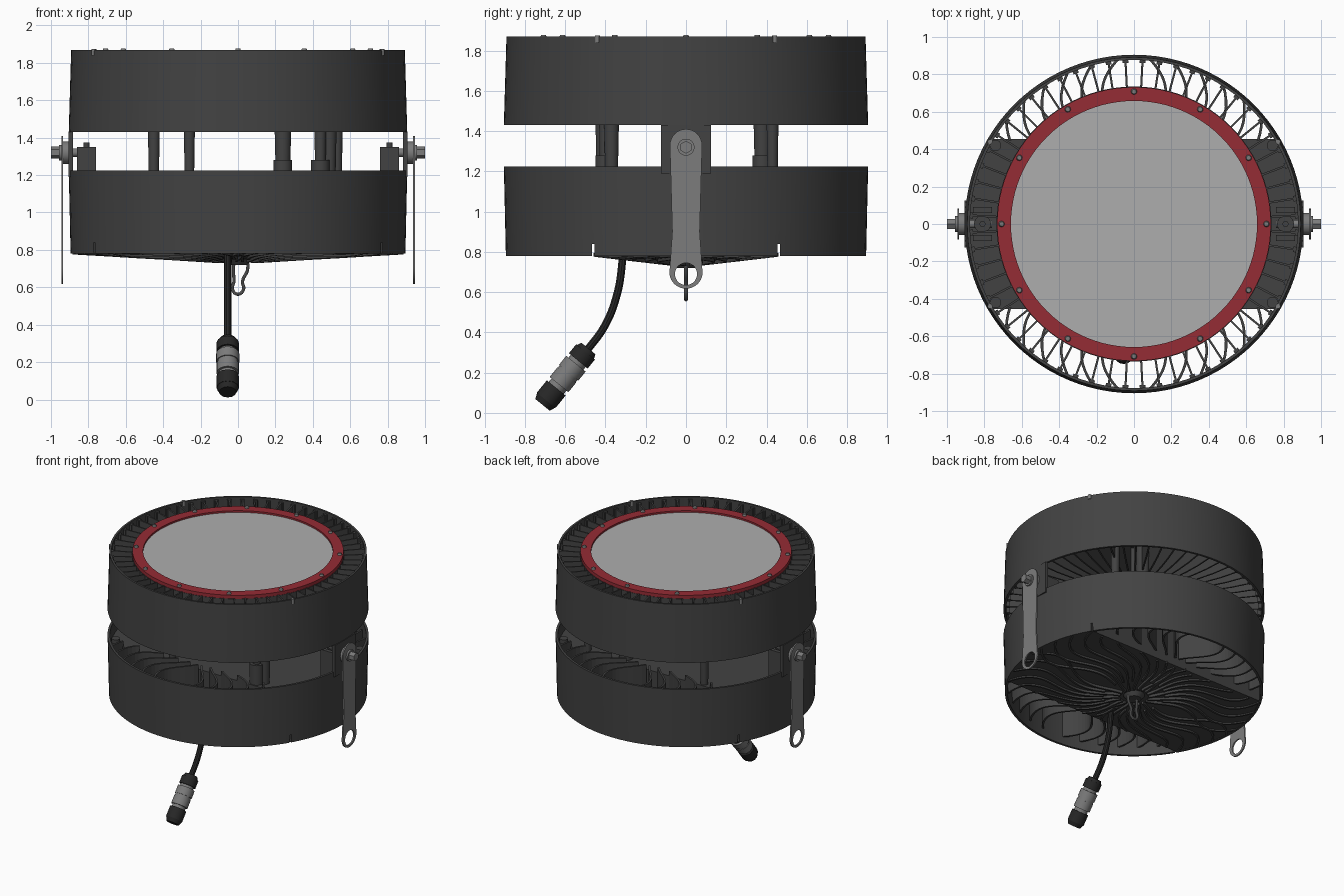
import bpy, bmesh
from math import sin, cos, pi, radians, sqrt, asin
from mathutils import Vector, Matrix

if "Cube" in bpy.data.objects:
    bpy.data.objects.remove(bpy.data.objects["Cube"])


def material(name, c):
    m = bpy.data.materials.new(name)
    m.diffuse_color = (*c, 1)
    m.use_nodes = True
    m.node_tree.nodes["Principled BSDF"].inputs["Base Color"].default_value = m.diffuse_color
    return m


DARK = material("dark_metal", (0.055, 0.055, 0.055))
BLACK = material("black_rubber", (0.02, 0.02, 0.02))
STEEL = material("steel", (0.2, 0.2, 0.2))
RED = material("red_gasket", (0.30, 0.025, 0.035))
LENS = material("lens_grey", (0.42, 0.42, 0.42))


def finish(name, bm, mat, smooth=True):
    bmesh.ops.recalc_face_normals(bm, faces=bm.faces)
    me = bpy.data.meshes.new(name)
    bm.to_mesh(me)
    bm.free()
    me.materials.append(mat)
    ob = bpy.data.objects.new(name, me)
    bpy.context.collection.objects.link(ob)
    if smooth:
        me.shade_smooth()
        me.set_sharp_from_angle(angle=radians(35))
    return ob


def bake(ob):
    """Replace a curve or modified object by its plain mesh."""
    name = ob.name
    me = bpy.data.meshes.new_from_object(ob.evaluated_get(bpy.context.evaluated_depsgraph_get()))
    new = bpy.data.objects.new(name, me)
    new.matrix_world = ob.matrix_world.copy()
    bpy.context.collection.objects.link(new)
    bpy.data.objects.remove(ob)
    new.name = name
    me.shade_smooth()
    me.set_sharp_from_angle(angle=radians(35))
    return new


def lathe(name, prof, mat, segs=96):
    bm = bmesh.new()
    rows = [[bm.verts.new((r * cos(2 * pi * i / segs), r * sin(2 * pi * i / segs), z)) for r, z in prof]
            for i in range(segs)]
    n = len(prof)
    for i in range(segs):
        a, b = rows[i], rows[(i + 1) % segs]
        for j in range(n):
            bm.faces.new((a[j], b[j], b[(j + 1) % n], a[(j + 1) % n]))
    return finish(name, bm, mat)


def box(bm, c, s):
    bmesh.ops.create_cube(bm, size=1, matrix=Matrix.Translation(c) @ Matrix.Diagonal((*s, 1)))


def cyl(bm, a, b, r1, r2=None, segs=24):
    a, b = Vector(a), Vector(b)
    rot = (b - a).to_track_quat('Z', 'Y').to_matrix().to_4x4()
    bmesh.ops.create_cone(bm, cap_ends=True, segments=segs, radius1=r1, radius2=r1 if r2 is None else r2,
                          depth=(b - a).length, matrix=Matrix.Translation((a + b) / 2) @ rot)


def blade(bm, pts, t):
    """Thin upright fin along (x, y, z_low, z_high) points."""
    rows = []
    for i, (x, y, lo, hi) in enumerate(pts):
        p, q = pts[max(i - 1, 0)], pts[min(i + 1, len(pts) - 1)]
        d = Vector((p[1] - q[1], q[0] - p[0])).normalized() * t / 2
        rows.append([bm.verts.new(v) for v in ((x + d.x, y + d.y, lo), (x - d.x, y - d.y, lo),
                                               (x - d.x, y - d.y, hi), (x + d.x, y + d.y, hi))])
    for a, b in zip(rows, rows[1:]):
        for j in range(4):
            bm.faces.new((a[j], a[(j + 1) % 4], b[(j + 1) % 4], b[j]))
    bm.faces.new(rows[0])
    bm.faces.new(rows[-1][::-1])


def tube(name, pts, r, mat, closed=False):
    cu = bpy.data.curves.new(name, 'CURVE')
    cu.dimensions, cu.bevel_depth, cu.bevel_resolution, cu.use_fill_caps = '3D', r, 3, True
    cu.resolution_u = 8
    sp = cu.splines.new('BEZIER')
    sp.bezier_points.add(len(pts) - 1)
    for bp, p in zip(sp.bezier_points, pts):
        bp.co, bp.handle_left_type, bp.handle_right_type = p, 'AUTO', 'AUTO'
    sp.use_cyclic_u = closed
    cu.materials.append(mat)
    ob = bpy.data.objects.new(name, cu)
    bpy.context.collection.objects.link(ob)
    return bake(ob)


# Outer shrouds
lathe("upper_shroud", [(0.905, 1.43), (0.892, 1.87), (0.877, 1.87), (0.888, 1.43)], DARK)
lower = lathe("lower_shroud", [(0.895, 0.78), (0.905, 1.225), (0.888, 1.225), (0.878, 0.78)], DARK)
bm = bmesh.new()
for sx in (-1, 1):
    for sy in (-1, 1):
        box(bm, (sx * 0.79, sy * 0.46, 0.78), (0.3, 0.012, 0.12))
cutter = finish("notch_cutter", bm, DARK, False)
cutter.hide_render = True
mod = lower.modifiers.new("notches", 'BOOLEAN')
mod.operation, mod.object, mod.solver = 'DIFFERENCE', cutter, 'EXACT'
bake(lower)
bpy.data.objects.remove(cutter)

# Upper heat sink: plate and radial fins with flared outer ends
bm = bmesh.new()
cyl(bm, (0, 0, 1.76), (0, 0, 1.84), 0.735, segs=96)
cyl(bm, (0, 0, 1.46), (0, 0, 1.77), 0.3, segs=48)
finish("heat_sink_plate", bm, DARK)
bm = bmesh.new()
for i in range(60):
    a = 2 * pi * (i + 0.5) / 60
    u = lambda r, lo, hi: (r * cos(a), r * sin(a), lo, hi)
    blade(bm, [u(0.28, 1.5, 1.78), u(0.6, 1.46, 1.78), u(0.735, 1.45, 1.80)], 0.011)
    blade(bm, [u(0.735, 1.45, 1.845), u(0.885, 1.45, 1.855)], 0.011)
    blade(bm, [u(0.862, 1.45, 1.855), u(0.885, 1.45, 1.855)], 0.03)
finish("heat_sink_fins", bm, DARK, False)

# Lens, gasket ring and screws
bm = bmesh.new()
cyl(bm, (0, 0, 1.83), (0, 0, 1.853), 0.662, segs=96)
finish("lens", bm, LENS)
lathe("gasket_ring", [(0.658, 1.835), (0.732, 1.835), (0.732, 1.866), (0.658, 1.866)], RED)
bm = bmesh.new()
for i in range(12):
    x, y = 0.708 * cos(i * pi / 6), 0.708 * sin(i * pi / 6)
    cyl(bm, (x, y, 1.86), (x, y, 1.878), 0.018, 0.012, 12)
for x in (-0.77, 0.77):
    for y in (-0.44, 0.44):
        cyl(bm, (x, y, 1.84), (x, y, 1.875), 0.013, segs=12)
finish("lens_screws", bm, STEEL)

# Driver housing: a slice of the disc with a shallow conical underside
R, W = 0.885, 0.455
lim = asin(W / R)
out = [(R * cos(s + lim * (k / 8 - 1)), R * sin(s + lim * (k / 8 - 1))) for s in (0, pi) for k in range(17)]
bm = bmesh.new()
lo = [bm.verts.new((x, y, 0.785)) for x, y in out]
hi = [bm.verts.new((x, y, 1.13)) for x, y in out]
tip = bm.verts.new((0, 0, 0.745))
for i in range(len(out)):
    j = (i + 1) % len(out)
    bm.faces.new((lo[i], lo[j], hi[j], hi[i]))
    bm.faces.new((lo[j], lo[i], tip))
bm.faces.new(hi)
finish("driver_housing", bm, DARK)

# Wavy fins: low ribs under the housing, tall blades out to the shroud
bm = bmesh.new()
N = 40
for i in range(N):
    a0 = 2 * pi * (i + 0.5) / N
    flip = 1 if cos(a0) > 0 else -1
    if sin(a0) < 0:
        flip = -flip
    low, tall = [], []
    for k in range(29):
        r = 0.10 + 0.782 * k / 28
        a = a0 + flip * 0.16 * sin(2 * pi * (r - 0.1) / 0.8)
        x, y = r * cos(a), r * sin(a)
        if abs(y) <= W:
            f = max(r / R, abs(y) / W)
            z = 0.745 + 0.04 * f
            if r > 0.2 or i % 2:
                low.append((x, y, z - 0.022 * (1 - 0.6 * f), z + 0.01))
        if abs(y) > W - 0.015:
            tall.append((x, y, 0.84, 1.17))
    if len(low) > 1:
        blade(bm, low, 0.014)
    if len(tall) > 1:
        blade(bm, tall, 0.014)
finish("wavy_fins", bm, DARK, False)

# Standoffs joining the two halves, and corner bosses
bm = bmesh.new()
for x, y, r in ((-0.45, 0.42, 0.03), (-0.26, -0.42, 0.028), (0.24, 0.38, 0.042), (0.44, -0.40, 0.03),
                (0.53, 0.43, 0.028), (0.49, -0.37, 0.035)):
    cyl(bm, (x, y, 1.1), (x, y, 1.78), r * 0.85, r * 1.25)
for x, y in ((0.24, 0.38), (0.44, -0.40)):
    cyl(bm, (x, y, 1.1), (x, y, 1.28), 0.05)
for x in (-0.74, 0.74):
    for y in (-0.42, 0.42):
        cyl(bm, (x, y, 1.1), (x, y, 1.16), 0.03)
finish("standoffs", bm, DARK)

# Side mounts, bolts and hanging arms
for s, side in ((-1, "left"), (1, "right")):
    bm = bmesh.new()
    box(bm, (s * 0.895, 0, 1.31), (0.025, 0.25, 0.24))
    for y in (-0.075, 0.075):
        box(bm, (s * 0.81, y, 1.235), (0.10, 0.03, 0.23))
    cyl(bm, (s * 0.81, 0, 1.12), (s * 0.81, 0, 1.35), 0.045)
    cyl(bm, (s * 0.81, 0, 1.35), (s * 0.81, 0, 1.375), 0.016)
    finish(side + "_mount", bm, DARK)
    bm = bmesh.new()
    cyl(bm, (s * 0.76, 0, 1.32), (s * 0.985, 0, 1.32), 0.022)
    cyl(bm, (s * 0.905, 0, 1.32), (s * 0.935, 0, 1.32), 0.06)
    cyl(bm, (s * 0.945, 0, 1.32), (s * 0.957, 0, 1.32), 0.042)
    cyl(bm, (s * 0.957, 0, 1.32), (s, 0, 1.32), 0.032, segs=6)
    finish(side + "_bolt", bm, STEEL)
    cu = bpy.data.curves.new(side + "_arm", 'CURVE')
    cu.dimensions, cu.fill_mode, cu.extrude = '2D', 'BOTH', 0.005
    top = [(0.08 * cos(pi * k / 16), 1.33 + 0.08 * sin(pi * k / 16)) for k in range(17)]
    bot = [(0.083 * cos(t), 0.70 + 0.083 * sin(t)) for t in (pi * (0.92 + 1.16 * k / 20) for k in range(21))]
    hole = [(0.055 * cos(pi * k / 14), 0.69 + 0.055 * sin(pi * k / 14)) for k in range(28)]
    for pts in (top + [(-0.068, 0.9)] + bot + [(0.068, 0.9)], hole):
        sp = cu.splines.new('POLY')
        sp.points.add(len(pts) - 1)
        for p, (y, z) in zip(sp.points, pts):
            p.co = (y, z, 0, 1)
        sp.use_cyclic_u = True
    cu.materials.append(STEEL)
    arm = bpy.data.objects.new(side + "_arm", cu)
    arm.matrix_world = Matrix(((0, 0, 1, s * 0.94), (1, 0, 0, 0), (0, 1, 0, 0), (0, 0, 0, 1)))
    bpy.context.collection.objects.link(arm)
    bpy.context.view_layer.update()
    bake(arm)

# Safety hook under the centre
bm = bmesh.new()
cyl(bm, (0, 0, 0.72), (0, 0, 0.77), 0.05, 0.09)
finish("hook_boss", bm, DARK)
tube("safety_hook", [(-0.015, 0, 0.735), (0.045, 0, 0.735), (0.052, 0, 0.70), (0.024, 0, 0.63), (0.030, 0, 0.59),
                     (0, 0, 0.563), (-0.030, 0, 0.59), (-0.022, 0, 0.63), (-0.024, 0, 0.70)], 0.009, STEEL, True)

# Cable and plug
X = -0.055
tube("cable", [(X, -0.315, 0.83), (X, -0.318, 0.74), (X, -0.345, 0.58), (X, -0.405, 0.43), (X, -0.50, 0.30)],
     0.02, BLACK)
A, B = Vector((X, -0.485, 0.32)), Vector((X, -0.713, 0.04))
at = lambda f: A.lerp(B, f)
bm = bmesh.new()
for f0, f1, r1, r2 in ((0, 0.06, 0.045, 0.054), (0.06, 0.22, 0.06, 0.06), (0.70, 0.92, 0.06, 0.06),
                       (0.92, 1, 0.058, 0.046)):
    cyl(bm, at(f0), at(f1), r1, r2, 12)
finish("plug_nuts", bm, BLACK)
bm = bmesh.new()
for f0, f1, r in ((0.22, 0.27, 0.048), (0.27, 0.43, 0.062), (0.43, 0.47, 0.057), (0.47, 0.64, 0.06), (0.64, 0.70, 0.048)):
    cyl(bm, at(f0), at(f1), r, segs=20)
finish("plug_body", bm, STEEL)
